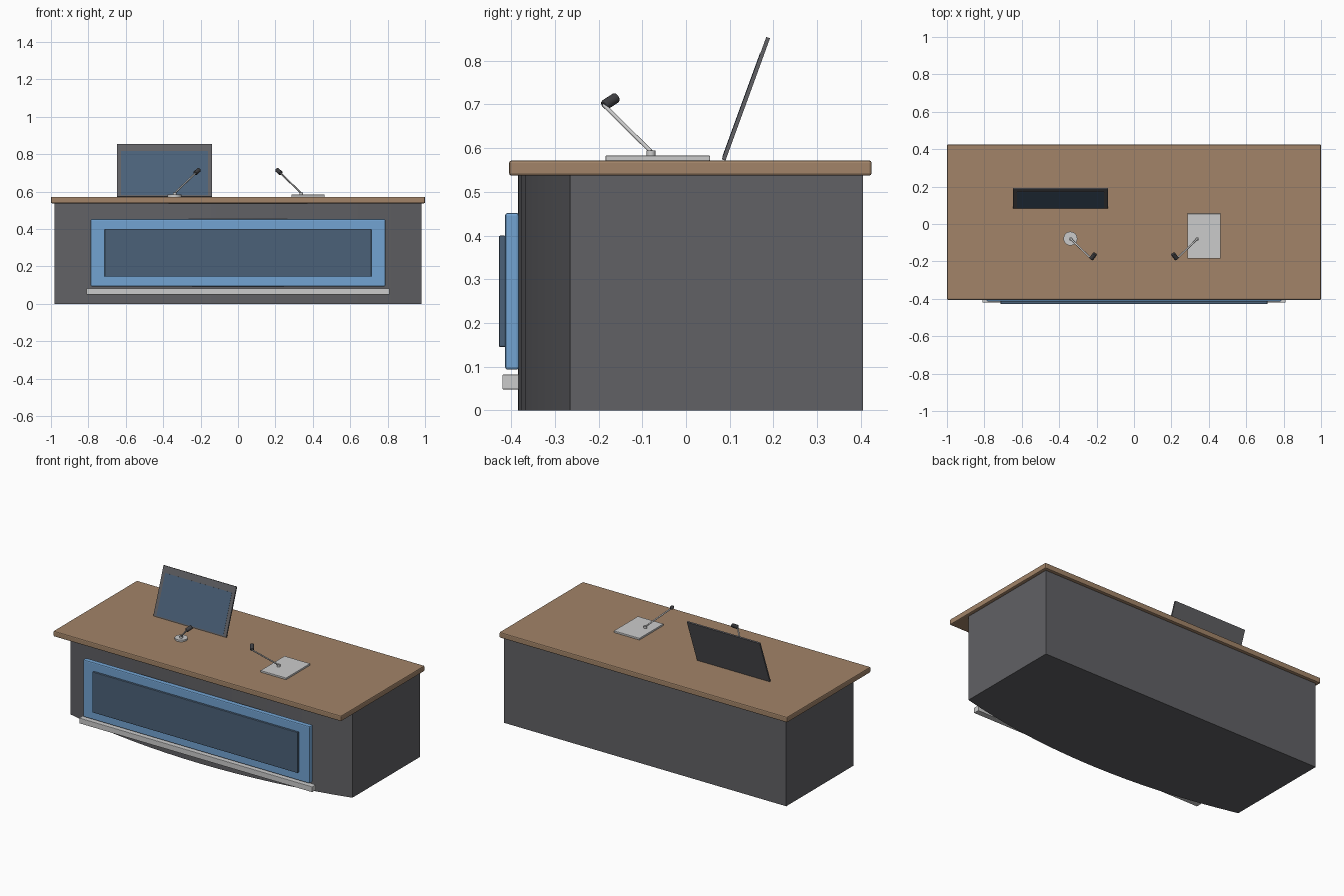
import bpy, bmesh, math
from mathutils import Vector

if "Cube" in bpy.data.objects:
    bpy.data.objects.remove(bpy.data.objects["Cube"])


def material(name, rgb):
    m = bpy.data.materials.new(name)
    m.diffuse_color = (*rgb, 1)
    m.use_nodes = True
    m.node_tree.nodes["Principled BSDF"].inputs["Base Color"].default_value = m.diffuse_color
    return m


DARK = material("charcoal", (0.12, 0.12, 0.13))
WOOD = material("wood", (0.36, 0.23, 0.14))
BLUE = material("blue", (0.17, 0.37, 0.65))
NAVY = material("navy", (0.07, 0.12, 0.19))
LIGHT = material("light_grey", (0.65, 0.65, 0.63))
BLACK = material("black", (0.05, 0.05, 0.055))


def add(name, bm, mat, bevel=0.0, segments=2):
    bmesh.ops.recalc_face_normals(bm, faces=bm.faces)
    me = bpy.data.meshes.new(name)
    bm.to_mesh(me)
    bm.free()
    me.materials.append(mat)
    ob = bpy.data.objects.new(name, me)
    bpy.context.collection.objects.link(ob)
    if bevel:
        mod = ob.modifiers.new("bevel", "BEVEL")
        mod.width, mod.segments = bevel, segments
    return ob


def box(name, x, y, z, mat, bevel=0.0):
    """Box from (min, max) pairs."""
    bm = bmesh.new()
    bmesh.ops.create_cube(bm, size=1)
    for v in bm.verts:
        v.co = [(r[0] + r[1]) / 2 + c * (r[1] - r[0]) for c, r in zip(v.co, (x, y, z))]
    return add(name, bm, mat, bevel)


def rod(name, a, b, r1, mat, r2=None, sides=24, bevel=0.0):
    """Cylinder or cone from point a to point b."""
    a, b = Vector(a), Vector(b)
    bm = bmesh.new()
    bmesh.ops.create_cone(bm, cap_ends=True, segments=sides, radius1=r1,
                          radius2=r1 if r2 is None else r2, depth=(b - a).length)
    q = (b - a).to_track_quat("Z", "Y")
    for v in bm.verts:
        v.co = q @ v.co + (a + b) / 2
    ob = add(name, bm, mat, bevel)
    bpy.context.view_layer.objects.active = ob
    bpy.ops.object.select_all(action="DESELECT")
    ob.select_set(True)
    bpy.ops.object.shade_smooth_by_angle(angle=math.radians(35))
    return ob


# Body with a bowed front
half, sag, front = 0.98, 0.12, -0.385
radius = (half ** 2 + sag ** 2) / (2 * sag)
sweep = math.asin(half / radius)
N = 16
outline = [(half, 0.405), (-half, 0.405)]
for i in range(N + 1):
    t = sweep * (2 * i / N - 1)
    outline.append((radius * math.sin(t), front + radius * (1 - math.cos(t))))
bm = bmesh.new()
face = bm.faces.new([bm.verts.new((x, y, 0)) for x, y in outline])
ext = bmesh.ops.extrude_face_region(bm, geom=[face])
bmesh.ops.translate(bm, vec=(0, 0, 0.537),
                    verts=[v for v in ext["geom"] if isinstance(v, bmesh.types.BMVert)])
body = add("desk_body", bm, DARK)
bpy.context.view_layer.objects.active = body
body.select_set(True)
bpy.ops.object.shade_smooth_by_angle(angle=math.radians(8))

# Table top
box("desk_top", (-1, 1), (-0.405, 0.425), (0.537, 0.572), WOOD, 0.006)

# Front panel, inset and rail
box("front_panel", (-0.788, 0.788), (-0.414, -0.382), (0.093, 0.452), BLUE, 0.006)
box("front_panel_inset", (-0.713, 0.713), (-0.428, -0.413), (0.145, 0.40), NAVY, 0.003)
box("front_rail", (-0.81, 0.81), (-0.42, -0.383), (0.048, 0.082), LIGHT, 0.002)

# Monitor leaning back, built upright around its centre and then tilted
tilt = math.radians(-20)
for name, x, y, z, mat in (
        ("monitor_case", (-0.253, 0.253), (-0.0045, 0.0045), (-0.149, 0.149), DARK),
        ("monitor_screen", (-0.232, 0.232), (-0.0055, -0.004), (-0.142, 0.109), NAVY)):
    part = box(name, x, y, z, mat)
    part.location = (-0.393, 0.137, 0.713)
    part.rotation_euler = (tilt, 0, 0)

# Microphone bases: round on the left, flat plate on the right
rod("left_mic_base", (-0.34, -0.078, 0.571), (-0.34, -0.078, 0.583), 0.037, LIGHT, sides=32)
box("right_mic_base", (0.285, 0.463), (-0.184, 0.055), (0.571, 0.583), LIGHT, 0.002)

# Mirrored microphones
for side, s in (("left", -1), ("right", 1)):
    tip = (s * 0.226, -0.188, 0.699)
    rod(side + "_mic_collar", (s * 0.338, -0.08, 0.582), (s * 0.338, -0.08, 0.595), 0.010, LIGHT)
    rod(side + "_mic_stem", (s * 0.338, -0.08, 0.592), tip, 0.0045, LIGHT, sides=12)
    rod(side + "_mic_head", (s * 0.229, -0.187, 0.698), (s * 0.208, -0.159, 0.716),
        0.012, BLACK, sides=16, bevel=0.003)
